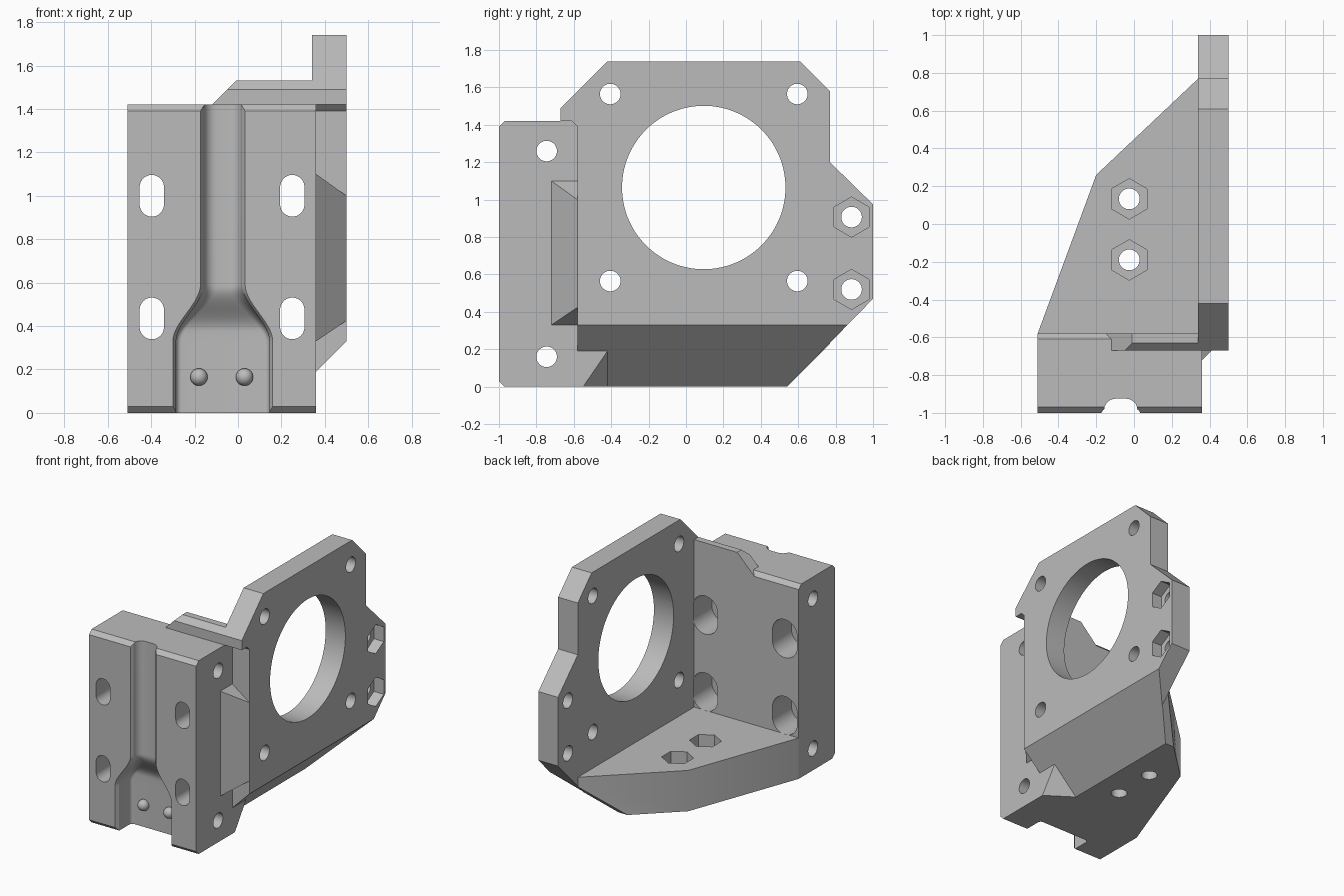
import bpy, bmesh
from math import cos, sin, pi, radians
from mathutils import Vector

cube = bpy.data.objects.get("Cube")
if cube:
    bpy.data.objects.remove(cube, do_unlink=True)

grey = bpy.data.materials.new("matte grey")
grey.use_nodes = True
colour = (0.5, 0.5, 0.5, 1)
grey.diffuse_color = colour
grey.node_tree.nodes["Principled BSDF"].inputs["Base Color"].default_value = colour


def finish(name, bm):
    """Turn a bmesh into a grey object."""
    bmesh.ops.recalc_face_normals(bm, faces=bm.faces)
    mesh = bpy.data.meshes.new(name)
    bm.to_mesh(mesh)
    bm.free()
    obj = bpy.data.objects.new(name, mesh)
    bpy.context.collection.objects.link(obj)
    mesh.materials.append(grey)
    return obj


def loft(name, rings):
    """Skin a list of equal rings and cap both ends."""
    bm = bmesh.new()
    loops = [[bm.verts.new(p) for p in ring] for ring in rings]
    for a, b in zip(loops, loops[1:]):
        for i in range(len(a)):
            j = (i + 1) % len(a)
            bm.faces.new((a[i], a[j], b[j], b[i]))
    bm.faces.new(loops[0])
    bm.faces.new(loops[-1])
    return finish(name, bm)


def prism(name, outline, axis, lo, hi):
    """Extrude a flat outline along x, y or z."""
    place = {"x": lambda a, b, d: (d, a, b),
             "y": lambda a, b, d: (a, d, b),
             "z": lambda a, b, d: (a, b, d)}[axis]
    return loft(name, [[place(a, b, d) for a, b in outline] for d in (lo, hi)])


def hull(name, points):
    bm = bmesh.new()
    for p in points:
        bm.verts.new(p)
    bmesh.ops.convex_hull(bm, input=bm.verts)
    return finish(name, bm)


def ngon(u, v, r, n=40, stretch=0.0):
    """Circle, hexagon, or a slot stretched along its second axis."""
    pts = []
    for i in range(n):
        a = 2 * pi * (i + 0.5) / n if n != 6 else pi / 6 + pi * i / 3
        pts.append((u + r * cos(a), v + r * sin(a) + (stretch if sin(a) > 0 else -stretch)))
    return pts


def trim(obj, point, normal):
    """Remove everything beyond a plane and close the cut."""
    bm = bmesh.new()
    bm.from_mesh(obj.data)
    cut = bmesh.ops.bisect_plane(bm, geom=bm.verts[:] + bm.edges[:] + bm.faces[:],
                                 plane_co=point, plane_no=normal, clear_outer=True)
    edges = [e for e in cut["geom_cut"] if isinstance(e, bmesh.types.BMEdge)]
    bmesh.ops.holes_fill(bm, edges=edges)
    bmesh.ops.recalc_face_normals(bm, faces=bm.faces)
    bm.to_mesh(obj.data)
    bm.free()


def carve(obj, cutters):
    """Subtract each cutter, bake the result and drop the cutters."""
    for c in cutters:
        c.hide_render = True
        mod = obj.modifiers.new("cut", "BOOLEAN")
        mod.operation, mod.solver, mod.object = "DIFFERENCE", "EXACT", c
    bpy.context.view_layer.update()
    graph = bpy.context.evaluated_depsgraph_get()
    mesh = bpy.data.meshes.new_from_object(obj.evaluated_get(graph))
    obj.modifiers.clear()
    obj.data = mesh
    for c in cutters:
        bpy.data.objects.remove(c, do_unlink=True)


def smooth(t):
    t = min(1, max(0, t))
    return t * t * (3 - 2 * t)


# Mounting block with chamfered long edges
block = prism("mounting_block", [(-1, .03), (-.97, 0), (-.58, 0), (-.58, 1.39),
                                 (-.61, 1.42), (-.97, 1.42), (-1, 1.39)], "x", -.51, .36)


# Front channel: narrow and round above, wide and deep below
def channel_ring(z):
    low = 1 - smooth((z - .33) / .26)
    w = .088 + .127 * low
    d = .075 + .095 * (1 - smooth((z - .38) / .2))
    r = .06 - .035 * low
    half = [(w + .015, -1.1), (w + .015, -1), (w, -.975)]
    half += [(w - r + r * cos(a), -1 + d - r + r * sin(a))
             for a in (pi * k / 16 for k in range(9))]
    side = [(-.07 + x, y, z) for x, y in half]
    return side + [(-.14 - x, y, z) for x, y, z in reversed(side)]


levels = [-.1, .3] + [.33 + .0125 * i for i in range(22)] + [1.5]
cutters = [loft("channel_cutter", [channel_ring(z) for z in levels])]

# Stepped slots and cross holes
for x in (-.397, .25):
    for z in (.435, 1.0):
        cutters.append(prism("slot_cutter", ngon(x, z, .056, stretch=.04), "y", -1.1, -.5))
        cutters.append(prism("recess_cutter", ngon(x, z, .1, stretch=.04), "y", -.8, -.5))
for z in (.16, 1.26):
    cutters.append(prism("cross_hole_cutter", ngon(-.745, z, .055), "x", -.6, .6))
carve(block, cutters)

# Two round pins in the channel
for x in (-.18, .03):
    bm = bmesh.new()
    bmesh.ops.create_uvsphere(bm, u_segments=24, v_segments=12, radius=.04)
    bmesh.ops.translate(bm, verts=bm.verts, vec=(x, -.84, .165))
    finish("channel_pin", bm)

# Upright plate with large opening, bolt holes and nut pockets
plate = prism("upright_plate", [(-.58, 0), (.54, 0), (1, .47), (1, .975), (.77, 1.2),
                                (.77, 1.58), (.61, 1.74), (-.42, 1.74), (-.67, 1.49),
                                (-.67, 1.42), (-.61, 1.42), (-.58, 1.39)], "x", .34, .5)
under = (Vector((.17, 0, 0)), Vector((1, 0, -1)))
trim(plate, *under)
cutters = [prism("opening_cutter", ngon(.095, 1.065, .437, 96), "x", 0, 1)]
for y in (-.405, .595):
    for z in (.565, 1.565):
        cutters.append(prism("bolt_cutter", ngon(y, z, .055), "x", 0, 1))
for z in (.52, .907):
    cutters.append(prism("bolt_cutter", ngon(.885, z, .055), "x", 0, 1))
    cutters.append(prism("nut_cutter", ngon(.885, z, .107, 6), "x", .42, 1))
carve(plate, cutters)

# Floor with sloped underside and nut pockets
floor = prism("floor", [(-.51, -.58), (.34, -.58), (.34, .77), (-.2, .26)], "z", 0, .3)
trim(floor, *under)
trim(floor, Vector((0, .54, 0)), Vector((0, 1, -1)))
cutters = []
for y in (-.19, .133):
    cutters.append(prism("bolt_cutter", ngon(-.025, y, .055), "z", -.5, 1))
    cutters.append(prism("nut_cutter", ngon(-.025, y, .107, 6), "z", .18, 1))
carve(floor, cutters)

# Stiffening lip along the top of the block
lip = prism("top_lip", [(-.67, 1.4), (-.67, 1.49), (-.63, 1.53), (-.58, 1.53),
                        (-.58, 1.39), (-.62, 1.39)], "x", -.3, .34)
trim(lip, Vector((-.12, 0, 1.42)), Vector((-1, 0, 1)))

# Corner gussets tying block, plate and floor together
hull("side_gusset", [(.36, -.72, .33), (.36, -.72, 1.1), (.36, -.58, .33),
                     (.36, -.58, 1.1), (.5, -.58, .425), (.5, -.58, 1.0)])
hull("lower_gusset", [(.36, -.58, .19), (.36, -.42, .19), (.36, -.55, 0), (.36, -.58, 0),
                      (.17, -.42, 0), (.17, -.58, 0), (.17, -.58, .19)])

# Smooth the round walls and keep the machined edges crisp
bpy.ops.object.select_all(action="DESELECT")
for obj in bpy.context.collection.objects:
    if obj.type == "MESH" and grey.name in obj.data.materials:
        obj.select_set(True)
        bpy.context.view_layer.objects.active = obj
bpy.ops.object.shade_smooth_by_angle(angle=radians(30))
